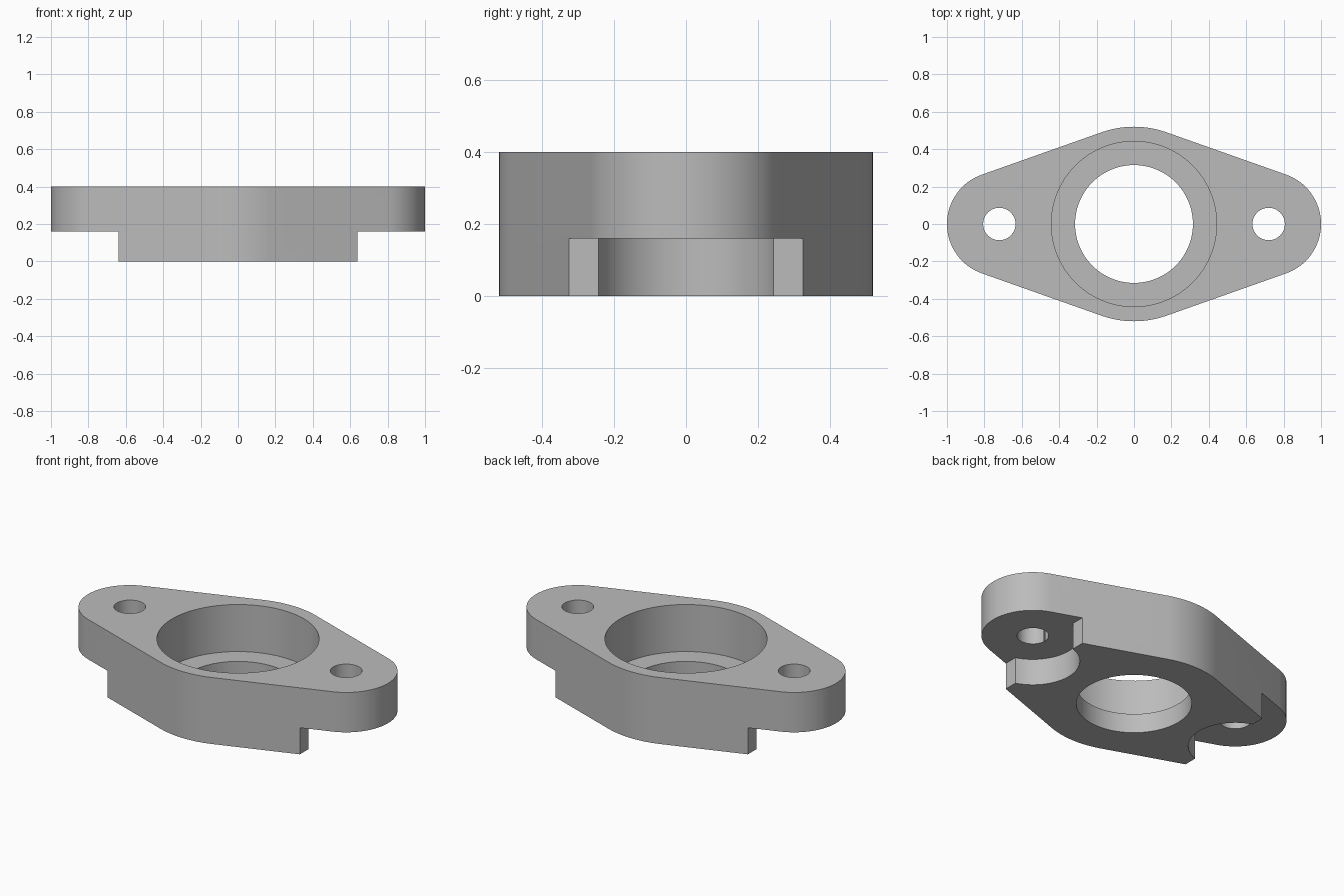
import bpy
import bmesh
from math import acos, cos, sin, pi, radians

HEIGHT = 0.4
EAR_X, EAR_R, HUB_R = 0.72, 0.28, 0.52

cube = bpy.data.objects.get("Cube")
if cube:
    bpy.data.objects.remove(cube, do_unlink=True)

grey = bpy.data.materials.new("plain grey")
grey.use_nodes = True
colour = (0.5, 0.5, 0.5, 1)
grey.diffuse_color = colour
grey.node_tree.nodes["Principled BSDF"].inputs["Base Color"].default_value = colour


def arc(cx, radius, start, end, steps):
    angles = [start + (end - start) * i / steps for i in range(steps + 1)]
    return [(cx + radius * cos(a), radius * sin(a)) for a in angles]


def prism(name, outline, z0, z1):
    bm = bmesh.new()
    base = bm.faces.new([bm.verts.new((x, y, z0)) for x, y in outline])
    top = bmesh.ops.extrude_face_region(bm, geom=[base])["geom"]
    verts = [v for v in top if isinstance(v, bmesh.types.BMVert)]
    bmesh.ops.translate(bm, verts=verts, vec=(0, 0, z1 - z0))
    bmesh.ops.recalc_face_normals(bm, faces=bm.faces)
    mesh = bpy.data.meshes.new(name)
    bm.to_mesh(mesh)
    bm.free()
    mesh.materials.append(grey)
    obj = bpy.data.objects.new(name, mesh)
    bpy.context.collection.objects.link(obj)
    return obj


def disc(cx, radius, steps=96):
    return arc(cx, radius, 0, 2 * pi, steps)[:-1]


# Flange outline: a hub circle joined to two ear circles by tangent lines
t = acos((HUB_R - EAR_R) / EAR_X)
outline = (arc(EAR_X, EAR_R, -t, t, 40) + arc(0, HUB_R, t, pi - t, 24)
           + arc(-EAR_X, EAR_R, pi - t, pi + t, 40)
           + arc(0, HUB_R, pi + t, 2 * pi - t, 24))
flange = prism("flange_body", outline, 0, HEIGHT)

# Through bore with a wider counterbore from above
cutters = [prism("bore_cutter", disc(0, 0.315), -0.1, 0.5),
           prism("counterbore_cutter", disc(0, 0.442), 0.117, 0.5)]

# Each ear: bolt hole, round relief and the step under the ear
for side, s in (("left", 1), ("right", -1)):
    step = [(s * x, y) for x, y in ((0.64, -0.6), (1.2, -0.6), (1.2, 0.6), (0.64, 0.6))]
    cutters += [prism(side + "_bolt_hole_cutter", disc(s * EAR_X, 0.0865, 64), -0.1, 0.5),
                prism(side + "_relief_cutter", disc(s * EAR_X, 0.256), -0.1, 0.16),
                prism(side + "_step_cutter", step, -0.1, 0.16)]

bpy.ops.object.select_all(action="DESELECT")
flange.select_set(True)
bpy.context.view_layer.objects.active = flange
for cutter in cutters:
    mod = flange.modifiers.new(cutter.name, "BOOLEAN")
    mod.operation = "DIFFERENCE"
    mod.solver = "EXACT"
    mod.object = cutter
    bpy.ops.object.modifier_apply(modifier=mod.name)
    bpy.data.objects.remove(cutter, do_unlink=True)

bpy.ops.object.shade_smooth_by_angle(angle=radians(30))
